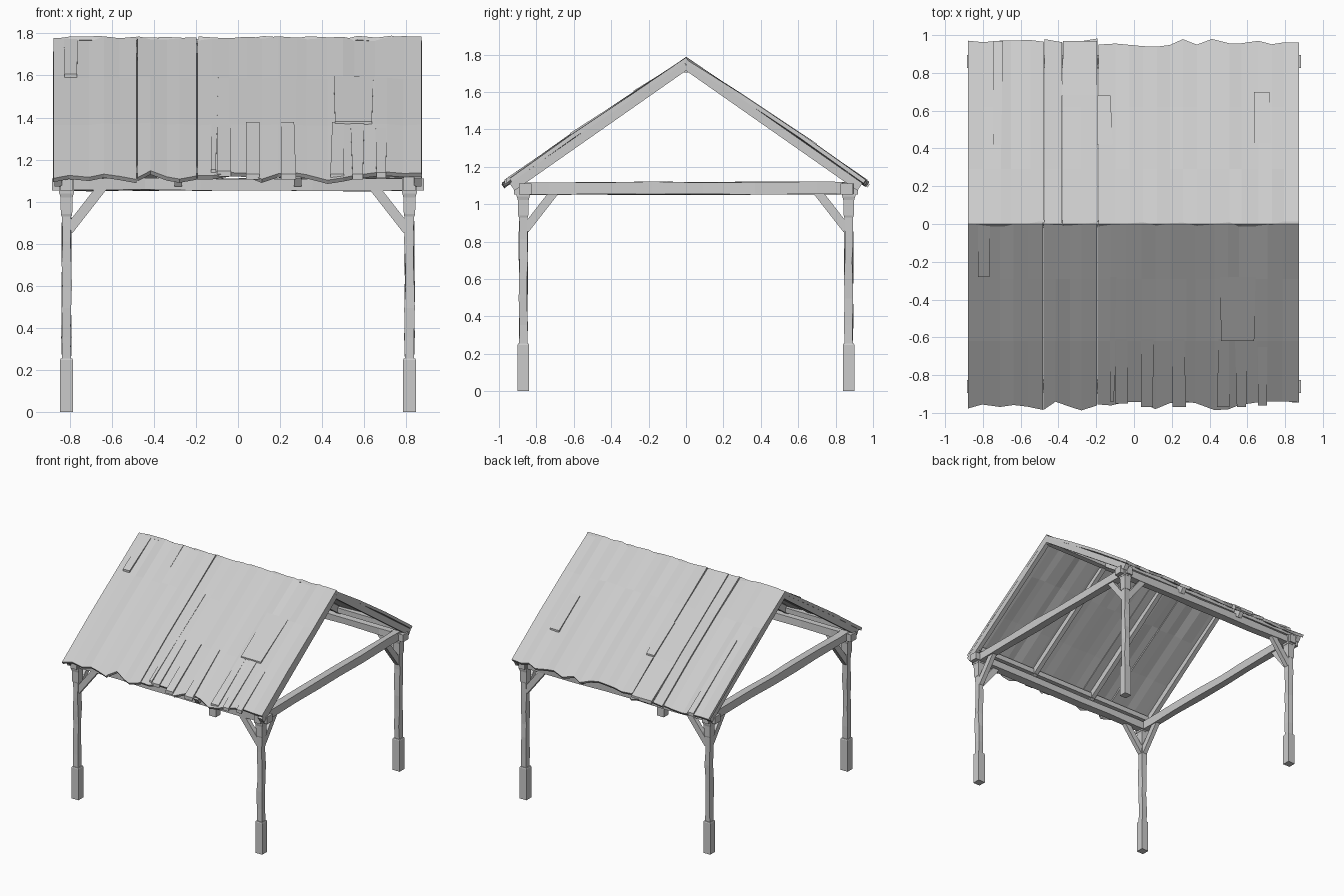
import bpy, bmesh, random
from mathutils import Vector

if "Cube" in bpy.data.objects:
    bpy.data.objects.remove(bpy.data.objects["Cube"])

random.seed(4)
PX, PY = 0.815, 0.87


def make(name, verts, faces):
    me = bpy.data.meshes.new(name)
    me.from_pydata([tuple(v) for v in verts], [], faces)
    ob = bpy.data.objects.new(name, me)
    bpy.context.collection.objects.link(ob)
    return ob


def loft(name, p0, p1, rings, jitter=0.0, up=(0, 0, 1)):
    """Four-sided timber from p0 to p1; rings = (t, half_width, half_depth)."""
    p0, p1 = Vector(p0), Vector(p1)
    d = (p1 - p0).normalized()
    side = d.cross(Vector(up)).normalized()
    top = side.cross(d)
    verts, faces = [], []
    for t, a, b in rings:
        c = p0.lerp(p1, t)
        for i, j in ((-1, -1), (1, -1), (1, 1), (-1, 1)):
            k = jitter if 0.02 < t < 0.98 else 0
            verts.append(c + side * (i * a + random.uniform(-k, k)) + top * (j * b + random.uniform(-k, k)))
    n = len(rings)
    for r in range(n - 1):
        for k in range(4):
            q = (k + 1) % 4
            faces.append((4 * r + k, 4 * r + q, 4 * r + 4 + q, 4 * r + 4 + k))
    faces += [(3, 2, 1, 0), tuple(range(4 * n - 4, 4 * n))]
    ob = make(name, verts, faces)
    bm = bmesh.new()
    bm.from_mesh(ob.data)
    bmesh.ops.recalc_face_normals(bm, faces=bm.faces)
    bm.to_mesh(ob.data)
    bm.free()
    return ob


# Posts with footings, worn shafts, capitals and two braces each
for sx in (-1, 1):
    for sy in (-1, 1):
        x, y = sx * PX, sy * PY
        loft("post_footing", (x, y, 0), (x, y, 0.255), [(0, .031, .031), (.97, .031, .031), (1, .028, .028)], up=(0, 1, 0))
        loft("post_shaft", (x, y, 0.25), (x, y, 0.95),
             [(t, .022, .022) for t in (0, .15, .35, .5, .65, .8, 1)], 0.004, up=(0, 1, 0))
        loft("post_capital", (x, y, 0.93), (x, y, 1.06),
             [(0, .024, .024), (.08, .027, .027), (.7, .029, .029), (.85, .034, .034), (1, .034, .034)], up=(0, 1, 0))
        loft("post_top_block", (x, y, 1.04), (x, y, 1.115), [(0, .036, .036), (1, .036, .036)], up=(0, 1, 0))
        loft("side_brace", (x - sx * .01, y, .865), (x - sx * .17, y, 1.07), [(0, .018, .023), (1, .018, .023)])
        loft("end_brace", (x, y - sy * .01, .865), (x, y - sy * .17, 1.07), [(0, .018, .023), (1, .018, .023)])

# Rough beams around the top
TS = (0, .1, .25, .4, .55, .7, .88, 1)
for s in (-1, 1):
    loft("eave_beam", (-.885, s * .86, 1.082), (.885, s * .86, 1.082), [(t, .034, .029) for t in TS], .005)
    loft("tie_beam", (s * PX, -.92, 1.085), (s * PX, .92, 1.085), [(t, .028, .033) for t in TS], .004)

# Rafters and purlins
for s in (-1, 1):
    for x in (-.855, -.285, .285, .855):
        loft("rafter", (x, 0, 1.743), (x, s * .93, 1.092), [(0, .018, .024), (1, .018, .024)])
    loft("eave_purlin", (-.86, s * .85, 1.155), (.86, s * .85, 1.155), [(0, .025, .02), (1, .025, .02)])
loft("ridge_beam", (-.86, 0, 1.73), (.86, 0, 1.73), [(0, .022, .025), (1, .022, .025)])


# Roof boarding: welded strips with ragged edges, split at a few open joints
def roof_z(d):
    bulge = 0.016 * max(0, 1 - abs(d - 0.52) / 0.5)
    return 1.775 - 0.68 * d + bulge


def boards(side, x0, x1, lift):
    n = max(1, round((x1 - x0) / 0.075))
    verts, faces = [], []
    rows = (0, .29, .62, .955)
    for i in range(n + 1):
        x = x0 + (x1 - x0) * i / n
        if 0 < i < n:
            x += random.uniform(-.015, .015)
        wob = random.uniform(-.006, .006)
        for r, d in enumerate(rows):
            dd = d + (random.uniform(-.02, .035) if r == 3 else 0)
            z = roof_z(dd) + lift + wob * (r > 0) + (random.uniform(-.008, .012) if r == 0 else 0)
            verts.append((x, side * dd, z))
    for i in range(n):
        for r in range(3):
            a = 4 * i + r
            f = (a, a + 4, a + 5, a + 1)
            faces.append(f if side > 0 else f[::-1])
    ob = make("roof_boards", verts, faces)
    m = ob.modifiers.new("thickness", 'SOLIDIFY')
    m.thickness, m.offset = 0.022, -1


def loose_board(side, x0, x1, d0, d1):
    verts = []
    for d, h in ((d0, .005), (d1, .014)):
        for x in (x0, x1):
            xx = x + random.uniform(-.008, .008)
            for dz in (h, -.012):
                verts.append((xx, side * d, roof_z(d) + dz))
    f = [(0, 2, 6, 4), (1, 5, 7, 3), (0, 1, 3, 2), (4, 6, 7, 5), (0, 4, 5, 1), (2, 3, 7, 6)]
    make("overlap_board", verts, f if side > 0 else [q[::-1] for q in f])


for side, cuts in ((-1, (-.88, -.48, -.195, .875)), (1, (-.88, -.475, -.38, -.19, .875))):
    for i in range(len(cuts) - 1):
        boards(side, cuts[i] + .002, cuts[i + 1] - .002, .004 * (i % 2))

# Overlapping short boards
for a, b, d0, d1 in ((-.825, -.77, .01, .28), (-.12, -.1, .28, .94), (-.1, -.035, .61, .95), (.04, .1, .61, .97),
                     (.2, .27, .61, .97), (.44, .51, .61, .97), (.54, .6, .61, .97), (.65, .7, .65, .96),
                     (.46, .64, .28, .62)):
    loose_board(-1, a, b, d0, d1)
for a, b, d0, d1 in ((-.75, -.7, .42, .97), (-.38, -.19, .68, .97), (-.19, -.12, .42, .68), (.64, .72, .43, .7)):
    loose_board(1, a, b, d0, d1)
